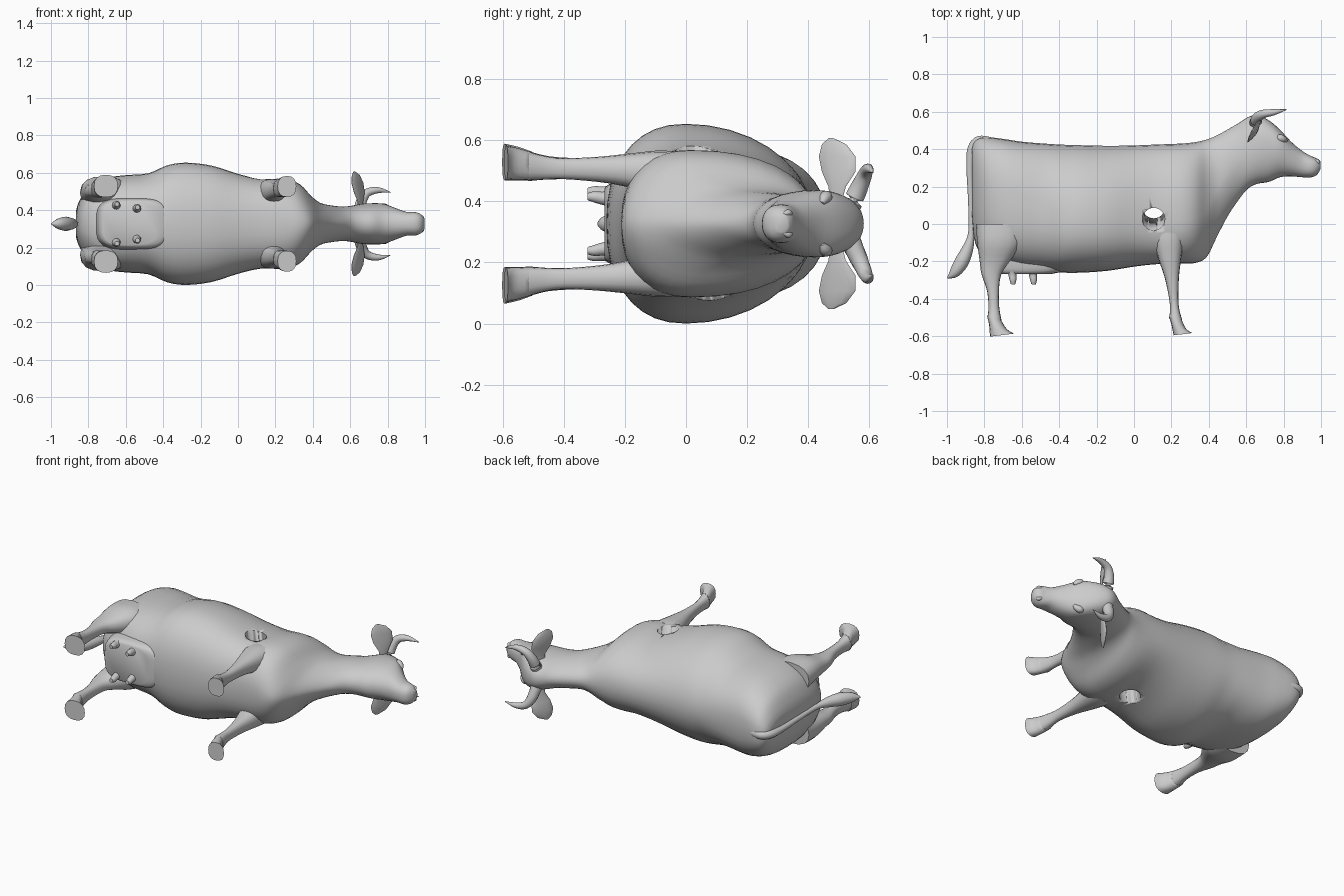
import bpy, bmesh, math
from mathutils import Vector

ZC = 0.327          # mid plane of the animal, which lies on its side
grey = bpy.data.materials.new("grey")
grey.diffuse_color = (0.6, 0.6, 0.6, 1)


def smooth_rows(rows, steps):
    """Catmull-Rom interpolation of rows of numbers."""
    out = []
    for i in range(len(rows) - 1):
        p0, p1, p2, p3 = (rows[max(0, min(len(rows) - 1, i + k))] for k in (-1, 0, 1, 2))
        for s in range(steps):
            t = s / steps
            out.append([0.5 * (2 * b + (c - a) * t + (2 * a - 5 * b + 4 * c - d) * t * t
                               + (3 * b - a - 3 * c + d) * t ** 3)
                        for a, b, c, d in zip(p0, p1, p2, p3)])
    return out + [list(rows[-1])]


def loft(name, rings, angle=50):
    """Skin a list of equal rings and close both ends."""
    bm = bmesh.new()
    vs = [[bm.verts.new(p) for p in r] for r in rings]
    n = len(vs[0])
    for a, b in zip(vs, vs[1:]):
        for i in range(n):
            bm.faces.new((a[i], a[(i + 1) % n], b[(i + 1) % n], b[i]))
    bm.faces.new(vs[0])
    bm.faces.new(vs[-1])
    bmesh.ops.recalc_face_normals(bm, faces=bm.faces)
    me = bpy.data.meshes.new(name)
    bm.to_mesh(me)
    bm.free()
    me.materials.append(grey)
    ob = bpy.data.objects.new(name, me)
    bpy.context.collection.objects.link(ob)
    bpy.ops.object.select_all(action='DESELECT')
    ob.select_set(True)
    bpy.context.view_layer.objects.active = ob
    bpy.ops.object.shade_smooth_by_angle(angle=math.radians(angle))
    return ob


def power(v, n):
    return math.copysign(abs(v) ** (2 / n), v)


def body_ring(row, count=36):
    x, top, bot, mid, hw, n_up, n_low = row
    ring = []
    for i in range(count):
        a = 2 * math.pi * i / count
        n = n_up if math.sin(a) > 0 else n_low
        s = power(math.sin(a), n)
        ring.append((x, mid + s * ((top - mid) if s > 0 else (mid - bot)),
                     ZC + hw * power(math.cos(a), n)))
    return ring


def leg_ring(row, side, count=16, n=2.4):
    y, x0, x1, off, hz, slope = row
    ring = []
    for i in range(count):
        a = 2 * math.pi * i / count
        c = power(math.cos(a), n)
        ring.append(((x0 + x1) / 2 + c * (x1 - x0) / 2, y + slope * c,
                     ZC + side * (off + hz * power(math.sin(a), n))))
    return ring


def tube(name, rows, count=12, steps=4):
    """Tapered tube along points (x, y, z, radius)."""
    rows = smooth_rows(rows, steps)
    pts = [Vector(r[:3]) for r in rows]
    rings = []
    for i, r in enumerate(rows):
        d = (pts[min(i + 1, len(pts) - 1)] - pts[max(i - 1, 0)]).normalized()
        ref = Vector((0, 0, 1)) if abs(d.z) < 0.9 else Vector((0, 1, 0))
        u = d.cross(ref).normalized()
        v = d.cross(u)
        rings.append([pts[i] + max(r[3], 0.002) * (u * math.cos(k * math.tau / count)
                      + v * math.sin(k * math.tau / count)) for k in range(count)])
    return loft(name, rings)


# Trunk and neck: x, top, bottom, widest height, half width, squareness above and below
trunk = [
    (-0.866, 0.41, 0.05, 0.25, 0.07, 2.2, 2.2), (-0.85, 0.445, -0.10, 0.20, 0.12, 2.4, 2.4),
    (-0.80, 0.465, -0.17, 0.15, 0.195, 2.5, 2.6), (-0.70, 0.455, -0.205, 0.10, 0.245, 2.6, 2.7),
    (-0.60, 0.44, -0.235, 0.07, 0.26, 2.5, 2.5), (-0.48, 0.43, -0.25, 0.03, 0.27, 2.3, 2.3),
    (-0.38, 0.424, -0.26, 0.0, 0.312, 2.0, 2.3), (-0.28, 0.421, -0.26, 0.0, 0.327, 2.0, 2.3),
    (-0.14, 0.418, -0.25, 0.0, 0.311, 2.0, 2.3), (0.0, 0.42, -0.228, 0.0, 0.267, 2.1, 2.3),
    (0.12, 0.425, -0.215, 0.0, 0.24, 2.2, 2.4), (0.25, 0.43, -0.212, 0.02, 0.24, 2.2, 2.3),
    (0.33, 0.438, -0.208, 0.03, 0.212, 2.1, 2.0), (0.39, 0.452, -0.175, 0.07, 0.15, 2.0, 1.8),
    (0.44, 0.472, -0.075, 0.17, 0.112, 2.0, 1.8), (0.50, 0.505, 0.04, 0.27, 0.098, 2.0, 1.8),
    (0.56, 0.54, 0.13, 0.34, 0.092, 2.0, 1.8),
]
# Head in the same form
head = [
    (0.61, 0.572, 0.19, 0.38, 0.097, 2.2, 2.0), (0.66, 0.582, 0.215, 0.41, 0.107, 2.3, 2.1),
    (0.72, 0.555, 0.225, 0.42, 0.110, 2.4, 2.1), (0.78, 0.505, 0.25, 0.41, 0.107, 2.4, 2.1),
    (0.84, 0.44, 0.255, 0.36, 0.085, 2.3, 2.2), (0.90, 0.39, 0.25, 0.32, 0.064, 2.3, 2.3),
    (0.95, 0.362, 0.25, 0.31, 0.062, 2.3, 2.3), (0.98, 0.35, 0.265, 0.31, 0.049, 2.3, 2.3),
    (0.998, 0.335, 0.295, 0.315, 0.028, 2.2, 2.2),
]
body = loft("body_and_head", [body_ring(r) for r in smooth_rows(trunk + head, 3)])

# Legs: height, back x, front x, side offset, half thickness, sole slope
hind = [
    (0.0, -0.845, -0.59, 0.165, 0.085, 0),
    (-0.10, -0.838, -0.60, 0.178, 0.075, 0), (-0.20, -0.825, -0.665, 0.175, 0.052, 0),
    (-0.27, -0.815, -0.71, 0.178, 0.039, 0), (-0.36, -0.785, -0.722, 0.180, 0.035, 0),
    (-0.45, -0.778, -0.72, 0.183, 0.038, 0), (-0.51, -0.785, -0.708, 0.188, 0.048, -0.005),
]
fore = [
    (-0.045, 0.095, 0.275, 0.158, 0.08, 0),
    (-0.10, 0.105, 0.265, 0.167, 0.072, 0), (-0.20, 0.135, 0.25, 0.175, 0.053, 0),
    (-0.29, 0.165, 0.24, 0.178, 0.041, 0), (-0.40, 0.188, 0.237, 0.18, 0.034, 0),
    (-0.46, 0.192, 0.243, 0.183, 0.038, 0), (-0.51, 0.188, 0.258, 0.188, 0.046, -0.005),
]
hind_hoof = [(-0.505, -0.785, -0.71, 0.188, 0.048, -0.01), (-0.55, -0.775, -0.68, 0.197, 0.055, -0.012),
             (-0.594, -0.77, -0.642, 0.202, 0.06, 0.008)]
fore_hoof = [(-0.505, 0.187, 0.256, 0.188, 0.046, -0.01), (-0.55, 0.20, 0.28, 0.195, 0.052, -0.012),
             (-0.589, 0.212, 0.312, 0.20, 0.056, 0.006)]

for side, label in ((1, "left"), (-1, "right")):
    for name, rows in (("hind_leg", hind), ("front_leg", fore),
                       ("hind_hoof", hind_hoof), ("front_hoof", fore_hoof)):
        loft(f"{name}_{label}", [leg_ring(r, side) for r in smooth_rows(rows, 3)])

    def at(x, y, off, r):
        return (x, y, ZC + side * off, r)

    # Horn, sweeping outwards and forwards
    tube(f"horn_{label}", [at(0.65, 0.54, 0.06, 0.034), at(0.66, 0.568, 0.12, 0.029),
                           at(0.69, 0.588, 0.165, 0.023), at(0.75, 0.598, 0.18, 0.016),
                           at(0.815, 0.612, 0.168, 0.002)])
    # Leaf-shaped ear, thin and slanted
    ear = []
    for off, r, x, y in ((0.07, 0.02, 0.65, 0.49), (0.12, 0.028, 0.655, 0.495),
                         (0.17, 0.055, 0.648, 0.50), (0.22, 0.06, 0.638, 0.495),
                         (0.26, 0.04, 0.63, 0.485), (0.28, 0.008, 0.622, 0.475)):
        ear.append([(x + r * (0.2 * math.cos(k * math.tau / 12) + 0.5 * math.sin(k * math.tau / 12)),
                     y + r * math.sin(k * math.tau / 12), ZC + side * off) for k in range(12)])
    loft(f"ear_{label}", ear)
    # Eye and brow bulge
    tube(f"eye_{label}", [at(0.765, 0.462, 0.078, 0.012), at(0.78, 0.46, 0.088, 0.02),
                          at(0.80, 0.452, 0.08, 0.018), at(0.815, 0.445, 0.066, 0.008)])
    # Nostril rim
    tube(f"nostril_{label}", [at(0.965, 0.345, 0.03, 0.006), at(0.98, 0.335, 0.036, 0.011),
                              at(0.99, 0.32, 0.03, 0.006)])
    # Teats
    for x, off, label2 in ((-0.65, 0.10, "rear"), (-0.54, 0.083, "fore")):
        tube(f"teat_{label2}_{label}", [at(x, -0.235, off, 0.03), at(x, -0.27, off, 0.022),
                                        at(x + 0.003, -0.30, off + 0.005, 0.018),
                                        at(x + 0.003, -0.322, off + 0.005, 0.012)])

# Boxy udder running forward into the belly
loft("udder", [leg_ring(r, 1, 32, 3.5) for r in smooth_rows(
    [(-0.15, -0.765, -0.34, 0, 0.14, 0), (-0.20, -0.755, -0.35, 0, 0.138, 0),
     (-0.25, -0.742, -0.38, 0, 0.130, 0), (-0.267, -0.722, -0.44, 0, 0.115, 0)], 3)])

# Tail with its tuft
tube("tail", [(-0.77, 0.44, ZC, 0.025), (-0.83, 0.445, ZC, 0.025), (-0.868, 0.40, ZC, 0.023),
              (-0.878, 0.30, ZC, 0.018), (-0.872, 0.12, ZC, 0.015), (-0.87, -0.04, ZC, 0.016),
              (-0.885, -0.12, ZC, 0.028), (-0.92, -0.20, ZC, 0.038), (-0.96, -0.26, ZC, 0.028),
              (-0.998, -0.288, ZC, 0.003)])

# Tilted round hole through the chest
ends = [(0.105, 0.002, 0.75), (0.105, 0.115, -0.1)]
cutter = loft("hole_cutter", [[(x + 0.06 * math.cos(k * math.tau / 32),
                                y + 0.06 * math.sin(k * math.tau / 32), z)
                               for k in range(32)] for x, y, z in ends])
cutter.hide_render = True
cutter.hide_viewport = True
mod = body.modifiers.new("hole", 'BOOLEAN')
mod.operation = 'DIFFERENCE'
mod.solver = 'EXACT'
mod.object = cutter
